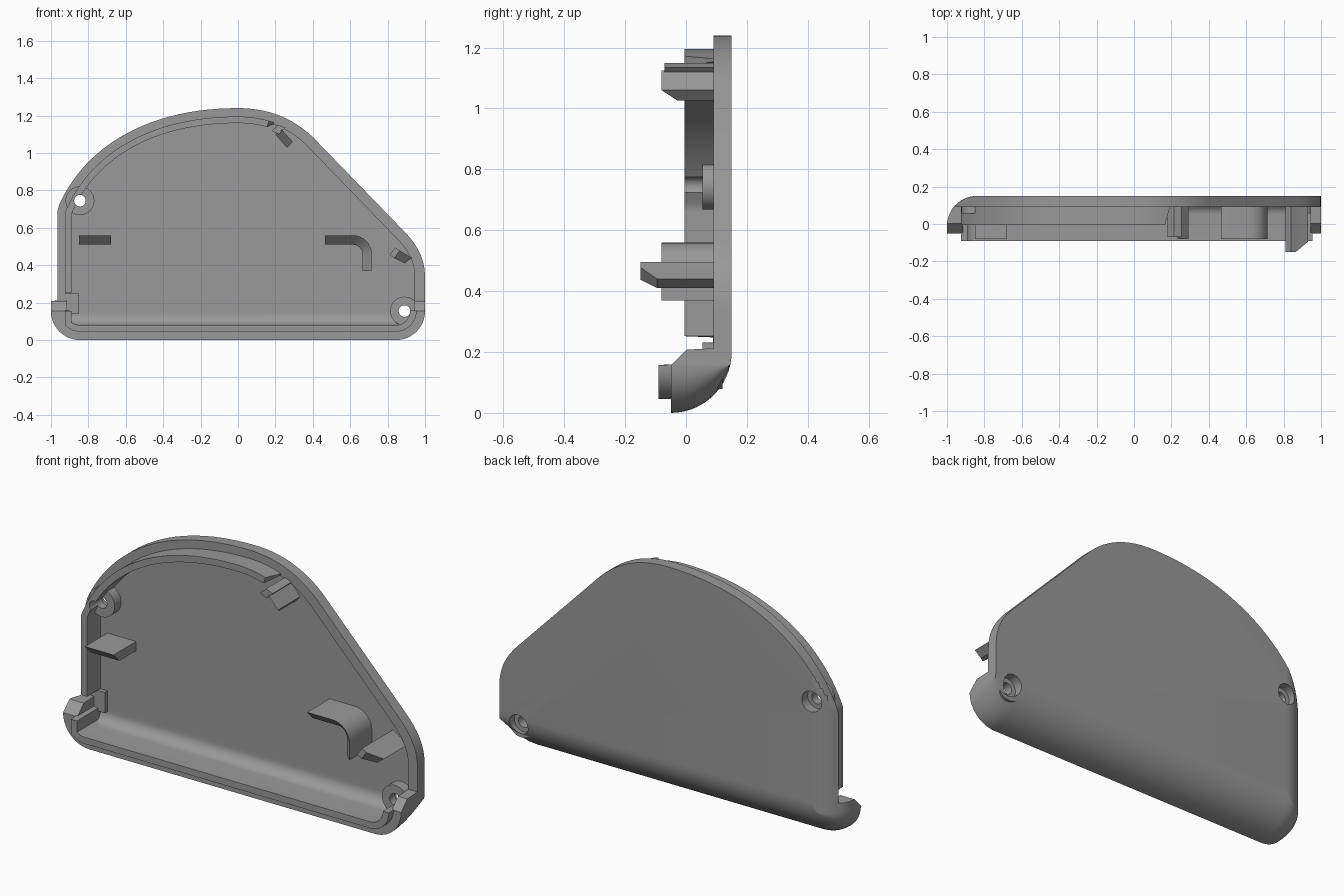
import bpy, bmesh, math
from mathutils import Vector

if "Cube" in bpy.data.objects:
    bpy.data.objects.remove(bpy.data.objects["Cube"])

grey = bpy.data.materials.new("plastic_grey")
grey.diffuse_color = (0.32, 0.32, 0.32, 1)
grey.use_nodes = True
grey.node_tree.nodes["Principled BSDF"].inputs["Base Color"].default_value = grey.diffuse_color


def make(name, bm):
    bmesh.ops.recalc_face_normals(bm, faces=bm.faces)
    me = bpy.data.meshes.new(name)
    bm.to_mesh(me)
    bm.free()
    me.materials.append(grey)
    ob = bpy.data.objects.new(name, me)
    bpy.context.collection.objects.link(ob)
    return ob


def smooth(ob):
    bpy.ops.object.select_all(action='DESELECT')
    ob.select_set(True)
    bpy.context.view_layer.objects.active = ob
    bpy.ops.object.shade_smooth_by_angle(angle=math.radians(28))


def bezier(a, b, c, d, n):
    out = []
    for i in range(n):
        t = i / n
        u = 1 - t
        out.append(tuple(u**3*a[k] + 3*u*u*t*b[k] + 3*u*t*t*c[k] + t**3*d[k] for k in (0, 1)))
    return out


def arc(cx, cz, r, a0, a1, n):
    return [(cx + r*math.cos(math.radians(a0 + (a1-a0)*i/n)),
             cz + r*math.sin(math.radians(a0 + (a1-a0)*i/n))) for i in range(n + 1)]


# Cover outline, counterclockwise seen from the front
R = 0.155
outline = arc(-1+R, R, R, 180, 270, 12) + arc(1-R, R, R, 270, 360, 12)
outline += [(1, .159), (1, .208), (1, .212)]
outline += bezier((1, .33), (1, .45), (.95, .52), (.87, .60), 12)
outline += [(.87, .60)]
outline += bezier((.40, 1.085), (.28, 1.20), (.14, 1.24), (0, 1.24), 14)
outline += bezier((0, 1.24), (-.5, 1.24), (-.84, 1.02), (-.97, .69), 28)
outline += [(-.97, .69), (-1, .66), (-1, .252), (-1, .248), (-1, .212), (-1, .208), (-1, .159)]
N = len(outline)


def front_y(z):
    # depth of the front rim
    if z < .158:
        return -.05
    return -.05 + (z - .155) if z < .21 else .09


def lip_y(x, z):
    # depth of the raised inner lip
    if z < .157:
        return -.09
    if z > .25 and x < .2:
        return -.005
    return front_y(z)


def outer(y):
    ring = []
    for x, z in outline:
        yy = max(y, front_y(z))
        left = -.84 - math.sqrt(max(0, .0256 - max(0, yy + .01)**2))
        low = .2 - math.sqrt(max(0, .04 - (yy + .05)**2))
        if z < R:
            z = R - (R - z) * max(0, R - low) / R
            if x < -1 + R:
                x = -1 + R - (-1 + R - x) * max(0, -1 + R - left) / R
        ring.append((max(x, left), yy, max(z, low)))
    return ring


base = [Vector((max(x, -.97), z)) for x, z in outline]


def inset(i, d):
    p = base[i]
    j, k = i - 1, (i + 1) % N
    while (base[j] - p).length < 1e-5:
        j -= 1
    while (base[k] - p).length < 1e-5:
        k = (k + 1) % N
    a, b = (p - base[j]).normalized(), (base[k] - p).normalized()
    na, nb = Vector((-a.y, a.x)), Vector((-b.y, b.x))
    n = (na + nb).normalized()
    return p + n * d / max(.6, n.dot(na))


def inner(depth, yfun, zmin=0):
    ring = []
    for i, (x, z) in enumerate(outline):
        has_lip = lip_y(x, z) < front_y(z)
        q = inset(i, depth if has_lip else min(depth, .055))
        ring.append((q.x, yfun(x, z), max(q.y, zmin)))
    return ring


# Shell: back, rounded outside, rim, lip, then the recessed floor
rings = [outer(-.05 + .2*math.sin(math.radians(90 - a))) for a in range(0, 91, 6)]
rings += [inner(.045, lambda x, z: front_y(z)), inner(.045, lip_y), inner(.08, lip_y)]
for k in range(9):
    a = math.radians(90 * k / 8)
    rings.append(inner(.08, lambda x, z: max(lip_y(x, z), .05 + .06*math.sin(a)),
                       .14 - .06*math.cos(a)))
bm = bmesh.new()
vr = [[bm.verts.new(p) for p in r] for r in rings]
for a, b in zip(vr, vr[1:]):
    for i in range(N):
        j = (i + 1) % N
        bm.faces.new((a[i], a[j], b[j], b[i]))
bm.faces.new(vr[0])
bm.faces.new(vr[-1])
bmesh.ops.remove_doubles(bm, verts=bm.verts, dist=2e-4)
bmesh.ops.dissolve_degenerate(bm, edges=bm.edges, dist=1e-5)
shell = make("cover_shell", bm)


def cylinder(name, x, z, r, y0, y1):
    bm = bmesh.new()
    ring = [bm.verts.new((px, y0, pz)) for px, pz in arc(x, z, r, 0, 360, 32)[:-1]]
    f = bm.faces.new(ring)
    g = bmesh.ops.extrude_face_region(bm, geom=[f])
    bmesh.ops.translate(bm, vec=(0, y1 - y0, 0),
                        verts=[v for v in g['geom'] if isinstance(v, bmesh.types.BMVert)])
    return make(name, bm)


def boolean(ob, tool, op):
    m = ob.modifiers.new("cut", 'BOOLEAN')
    m.operation, m.object, m.solver = op, tool, 'EXACT'
    dg = bpy.context.evaluated_depsgraph_get()
    me = bpy.data.meshes.new_from_object(ob.evaluated_get(dg))
    ob.modifiers.clear()
    ob.data = me
    bpy.data.objects.remove(tool)


# Screw bosses with through holes and counterbores at the back
for x, z in ((-.845, .745), (.89, .155)):
    boolean(shell, cylinder("boss", x, z, .077, .055, .12), 'UNION')
    boolean(shell, cylinder("counterbore", x, z, .055, .10, .3), 'DIFFERENCE')
    boolean(shell, cylinder("hole", x, z, .031, -.2, .3), 'DIFFERENCE')
smooth(shell)


def strip(name, sections, back=.115):
    # wall through (x, z, front y) pairs: outer side, inner side
    bm = bmesh.new()
    rows = []
    for (ax, az, ay), (bx, bz, by) in sections:
        rows.append([bm.verts.new(p) for p in
                     ((ax, back, az), (ax, ay, az), (bx, by, bz), (bx, back, bz))])
    for a, b in zip(rows, rows[1:]):
        for i in range(4):
            j = (i + 1) % 4
            bm.faces.new((a[i], a[j], b[j], b[i]))
    bm.faces.new(rows[0])
    bm.faces.new(rows[-1])
    ob = make(name, bm)
    smooth(ob)


# Hooks with bevelled tips
T, B = -.08, -.03
strip("left_hook", [((x, .56, T), (x, .51, B)) for x in (-.85, -.68)])
bend = list(zip(arc(.615, .46, .10, 90, 0, 8), arc(.615, .46, .05, 90, 0, 8)))
pairs = [((.465, .56), (.465, .51))] + bend + [((.715, .37), (.665, .37))]
strip("right_hook", [((*a, T), (*b, B)) for a, b in pairs])

# Leaning tab by the right wall
strip("side_tab", [((.84, .495, -.15), (.81, .455, -.15)),
                   ((.865, .478, -.15), (.835, .438, -.15)),
                   ((.93, .44, -.095), (.89, .41, -.095))])

# Clip at the top end of the lip
strip("top_clip", [((.235, 1.125, T), (.20, 1.10, B)), ((.292, 1.06, T), (.262, 1.027, B))])
strip("top_clip_foot", [((.215, 1.15, -.07), (.18, 1.118, -.07)),
                        ((.255, 1.135, -.07), (.22, 1.10, -.07))])

# Pad at the lower end of the left lip
strip("corner_pad", [((-.92, .25, .088), (-.92, .14, .088)), ((-.85, .25, .088), (-.85, .14, .088))])
